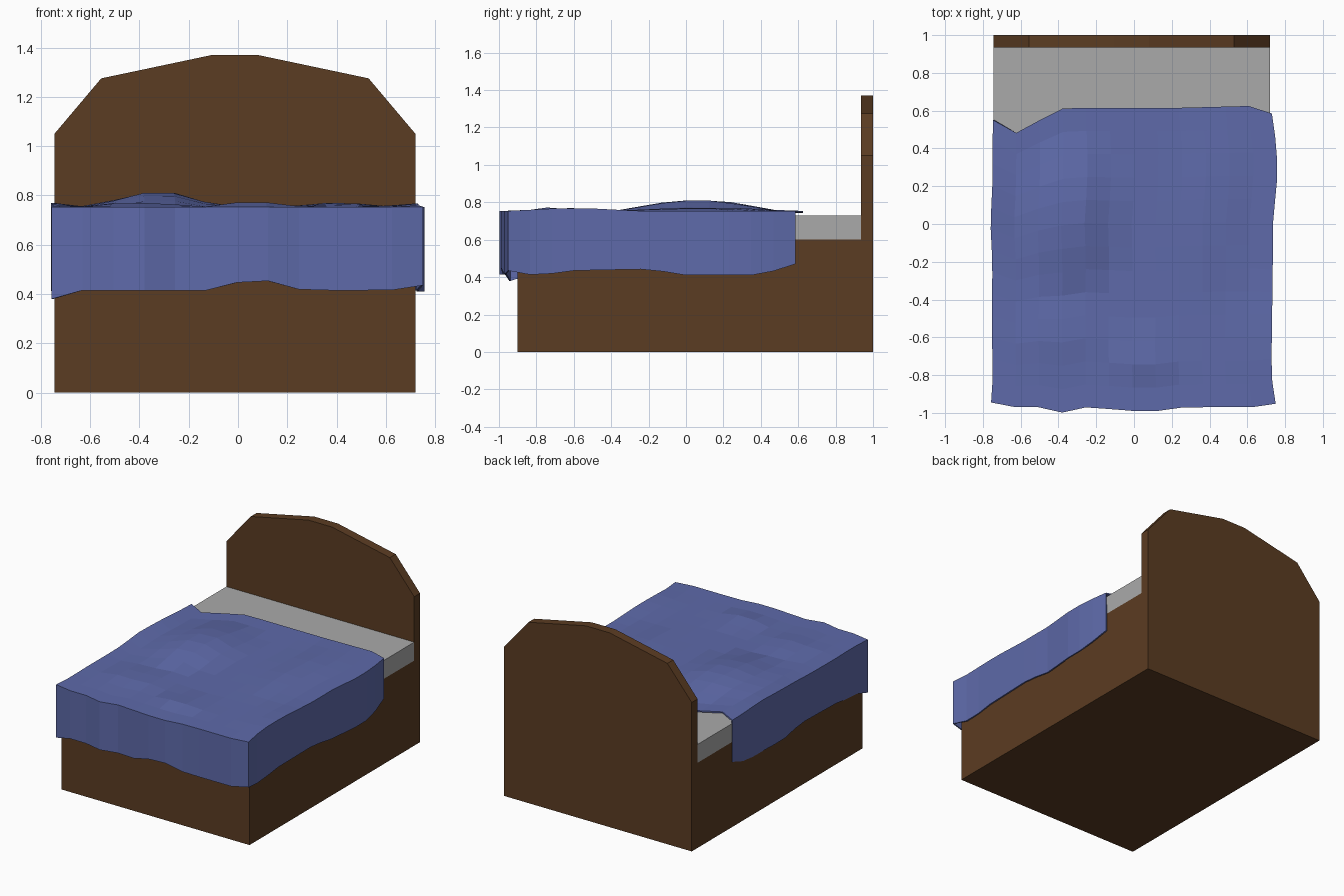
import bpy, bmesh, math

cube = bpy.data.objects.get("Cube")
if cube:
    bpy.data.objects.remove(cube, do_unlink=True)


def material(name, rgb):
    m = bpy.data.materials.new(name)
    m.use_nodes = True
    m.diffuse_color = (*rgb, 1)
    m.node_tree.nodes["Principled BSDF"].inputs["Base Color"].default_value = (*rgb, 1)
    return m


wood = material("brown wood", (0.105, 0.045, 0.016))
linen = material("white linen", (0.40, 0.40, 0.40))
cloth = material("blue cloth", (0.112, 0.144, 0.40))


def finish(bm, name, mat):
    bmesh.ops.recalc_face_normals(bm, faces=bm.faces)
    me = bpy.data.meshes.new(name)
    bm.to_mesh(me)
    bm.free()
    me.materials.append(mat)
    ob = bpy.data.objects.new(name, me)
    bpy.context.collection.objects.link(ob)
    return ob


def extrude_profile(name, profile, y0, y1, mat):
    """Extrude an x-z outline from y0 to y1."""
    bm = bmesh.new()
    face = bm.faces.new([bm.verts.new((x, y0, z)) for x, z in profile])
    ext = bmesh.ops.extrude_face_region(bm, geom=[face])["geom"]
    moved = [v for v in ext if isinstance(v, bmesh.types.BMVert)]
    bmesh.ops.translate(bm, verts=moved, vec=(0, y1 - y0, 0))
    return finish(bm, name, mat)


def rect(z0, z1):
    return [(L, z0), (R, z0), (R, z1), (L, z1)]


# Bed frame and mattress
L, R = -0.745, 0.72
extrude_profile("bed_base", rect(0, 0.6), -0.9, 0.935, wood)
extrude_profile("mattress", rect(0.6, 0.73), -0.895, 0.935, linen)
arch = [(L, 0), (R, 0), (R, 1.05), (0.53, 1.275), (0.08, 1.37),
        (-0.105, 1.37), (-0.555, 1.275), (L, 1.05)]
extrude_profile("headboard", arch, 0.935, 1.0, wood)


# Blanket: a rumpled top sheet with hanging sides
def lerp(table, t):
    for (a, va), (b, vb) in zip(table, table[1:]):
        if t <= b:
            return va + (vb - va) * max(0, (t - a) / (b - a))
    return table[-1][1]


NX, NY = 12, 13
front_y = [(-0.75, -0.945), (-0.62, -0.97), (-0.5, -0.97), (-0.37, -1.0), (-0.25, -0.97),
           (0, -0.99), (0.13, -0.99), (0.26, -0.97), (0.62, -0.97), (0.75, -0.95)]
back_y = [(-0.75, 0.55), (-0.63, 0.48), (-0.5, 0.55), (-0.37, 0.615), (0.25, 0.615),
          (0.63, 0.625), (0.73, 0.585)]
left_x = [(-0.95, 0.75), (-0.8, 0.727), (-0.2, 0.735), (0, 0.735), (0.23, 0.757),
          (0.4, 0.757), (0.58, 0.73)]
right_x = [(-0.95, -0.757), (-0.8, -0.747), (-0.6, -0.752), (-0.2, -0.75), (0, -0.76),
           (0.2, -0.75), (0.58, -0.747)]
side_hem = [(-0.95, 0.42), (-0.78, 0.41), (-0.6, 0.435), (-0.2, 0.443), (0, 0.41),
            (0.4, 0.41), (0.58, 0.47)]
front_hem = [(-0.75, 0.38), (-0.68, 0.415), (-0.12, 0.415), (0.02, 0.453), (0.13, 0.453),
             (0.26, 0.415), (0.62, 0.415), (0.75, 0.435)]
# folds: centre x, centre y, radius x, radius y, height
folds = [(-0.33, 0.06, 0.26, 0.45, 0.055), (0.06, -0.72, 0.2, 0.16, 0.018),
         (0.4, 0.1, 0.2, 0.5, 0.016), (-0.4, -0.6, 0.25, 0.2, 0.015),
         (0.7, -0.6, 0.12, 0.35, 0.014), (-0.74, 0.1, 0.12, 0.4, 0.016)]


def top_height(x, y):
    z = 0.754
    for cx, cy, rx, ry, h in folds:
        d = math.hypot((x - cx) / rx, (y - cy) / ry)
        z += h * min(1, max(0, 1.5 * (1 - d)))
    return z


bm = bmesh.new()
grid = []
for j in range(NY + 1):
    row = []
    for i in range(NX + 1):
        u, v = i / NX, j / NY
        x = -0.75 + 1.49 * u
        y = lerp(front_y, x) * (1 - v) + lerp(back_y, x) * v
        x = lerp(right_x, y) * (1 - u) + lerp(left_x, y) * u
        row.append(bm.verts.new((x, y, top_height(x, y))))
    grid.append(row)
for a, b in zip(grid, grid[1:]):
    for i in range(NX):
        bm.faces.new((a[i], a[i + 1], b[i + 1], b[i]))

# Hanging edge runs down one side, across the front and up the other
edge = [row[0] for row in grid[::-1]] + grid[0][1:] + [row[-1] for row in grid[1:]]
hem = []
for k, v in enumerate(edge):
    on_front = NY <= k <= NY + NX
    z = lerp(front_hem, v.co.x) if on_front else lerp(side_hem, v.co.y)
    hem.append(bm.verts.new((v.co.x, v.co.y, z)))
for k in range(len(edge) - 1):
    bm.faces.new((edge[k], hem[k], hem[k + 1], edge[k + 1]))

blanket = finish(bm, "blanket", cloth)
thick = blanket.modifiers.new("thickness", "SOLIDIFY")
thick.thickness = 0.01
thick.offset = -1
# Normals of the open sheet must face outward so thickness grows inward
if blanket.data.polygons[0].normal.z < 0:
    blanket.data.flip_normals()
